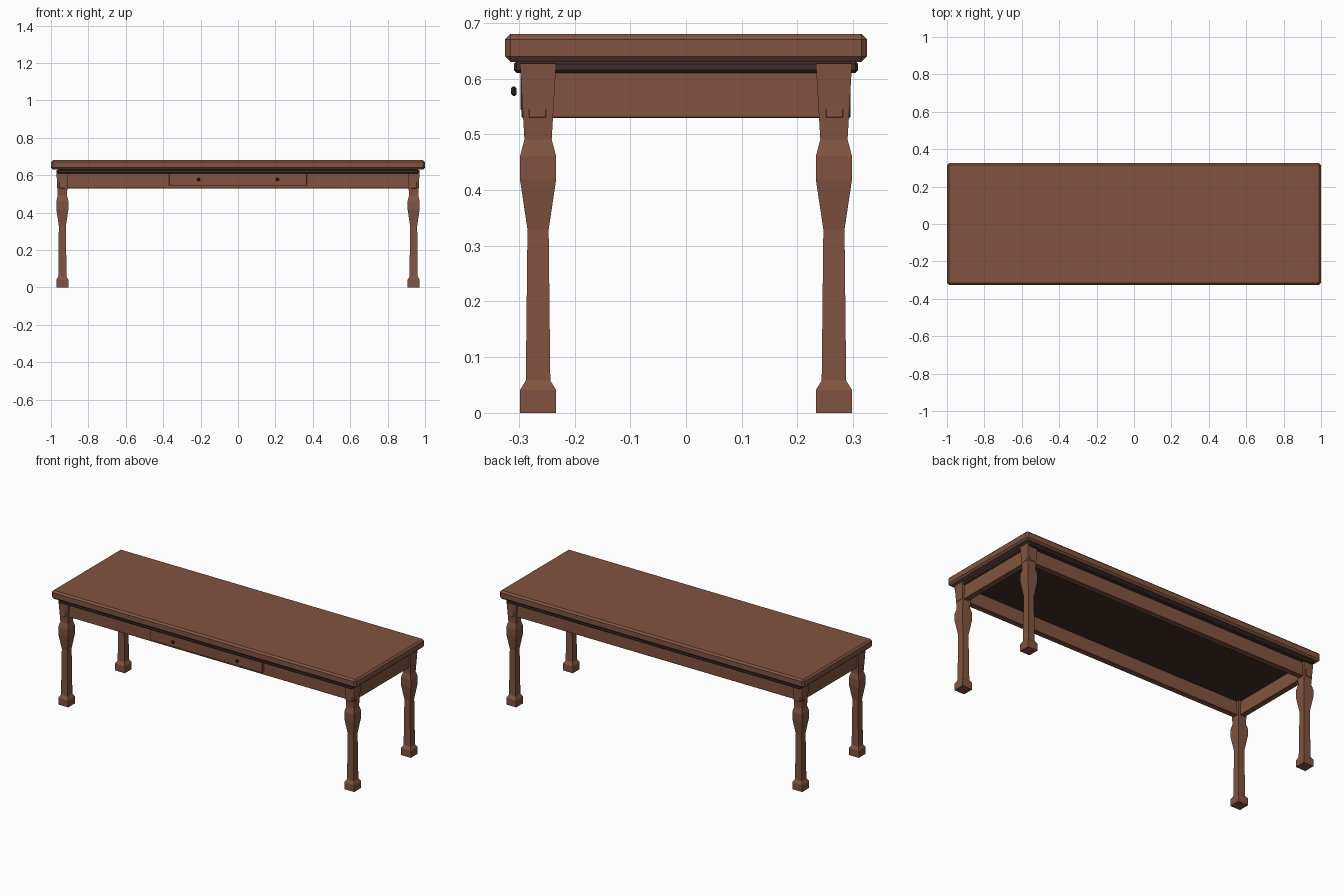
import bpy, bmesh

if "Cube" in bpy.data.objects:
    bpy.data.objects.remove(bpy.data.objects["Cube"])


def material(name, rgb):
    m = bpy.data.materials.new(name)
    m.diffuse_color = (*rgb, 1)
    m.use_nodes = True
    m.node_tree.nodes["Principled BSDF"].inputs["Base Color"].default_value = m.diffuse_color
    return m


WOOD = material("brown wood", (0.22, 0.088, 0.05))
DARK = material("dark wood", (0.05, 0.026, 0.018))


def finish(name, bm, mat):
    bmesh.ops.recalc_face_normals(bm, faces=bm.faces)
    me = bpy.data.meshes.new(name)
    bm.to_mesh(me)
    bm.free()
    me.materials.append(mat)
    ob = bpy.data.objects.new(name, me)
    bpy.context.collection.objects.link(ob)
    return ob


def box(name, lo, hi, mat, bevel=0.0):
    bm = bmesh.new()
    bmesh.ops.create_cube(bm, size=1)
    for v in bm.verts:
        v.co = [(a + b) / 2 + c * (b - a) for a, b, c in zip(lo, hi, v.co)]
    if bevel:
        bmesh.ops.bevel(bm, geom=bm.edges[:], offset=bevel, segments=1, affect='EDGES')
    return finish(name, bm, mat)


def leg(name, cx, cy):
    # square section: (height, half width)
    profile = [(0, .0325), (.041, .0325), (.058, .022), (.329, .019),
               (.419, .0325), (.46, .0325), (.491, .0245), (.627, .0325)]
    bm = bmesh.new()
    rings = [[bm.verts.new((cx + sx * w, cy + sy * w, z))
              for sx, sy in ((-1, -1), (1, -1), (1, 1), (-1, 1))] for z, w in profile]
    for a, b in zip(rings, rings[1:]):
        for i in range(4):
            j = (i + 1) % 4
            bm.faces.new((a[i], a[j], b[j], b[i]))
    bm.faces.new(rings[0][::-1])
    bm.faces.new(rings[-1])
    return finish(name, bm, WOOD)


# Table top and the dark moulding slab under it
box("table_top", (-1, -.325, .63), (1, .325, .68), WOOD, .01)
box("under_moulding", (-.966, -.309, .61), (.966, .309, .631), DARK, .005)

# Legs
for ys, yn in ((-1, "front"), (1, "back")):
    for xs, xn in ((-1, "left"), (1, "right")):
        leg(f"{yn}_{xn}_leg", xs * .939, ys * .2655)

# Apron boards
for s, yn, xn in ((-1, "front", "left"), (1, "back", "right")):
    ya, yb = sorted((s * .25, s * .283))
    box(f"{yn}_apron", (-.967, ya, .529), (.967, yb, .615), WOOD, .002)
    xa, xb = sorted((s * .924, s * .957))
    box(f"{xn}_apron", (xa, -.295, .529), (xb, .295, .615), WOOD, .002)

# Drawer front and its two knobs
box("drawer_front", (-.368, -.297, .544), (.368, -.27, .612), WOOD, .001)
for s, n in ((-1, "left"), (1, "right")):
    box(f"{n}_knob", (s * .21 - .008, -.314, .569), (s * .21 + .008, -.304, .586), DARK, .0035)
